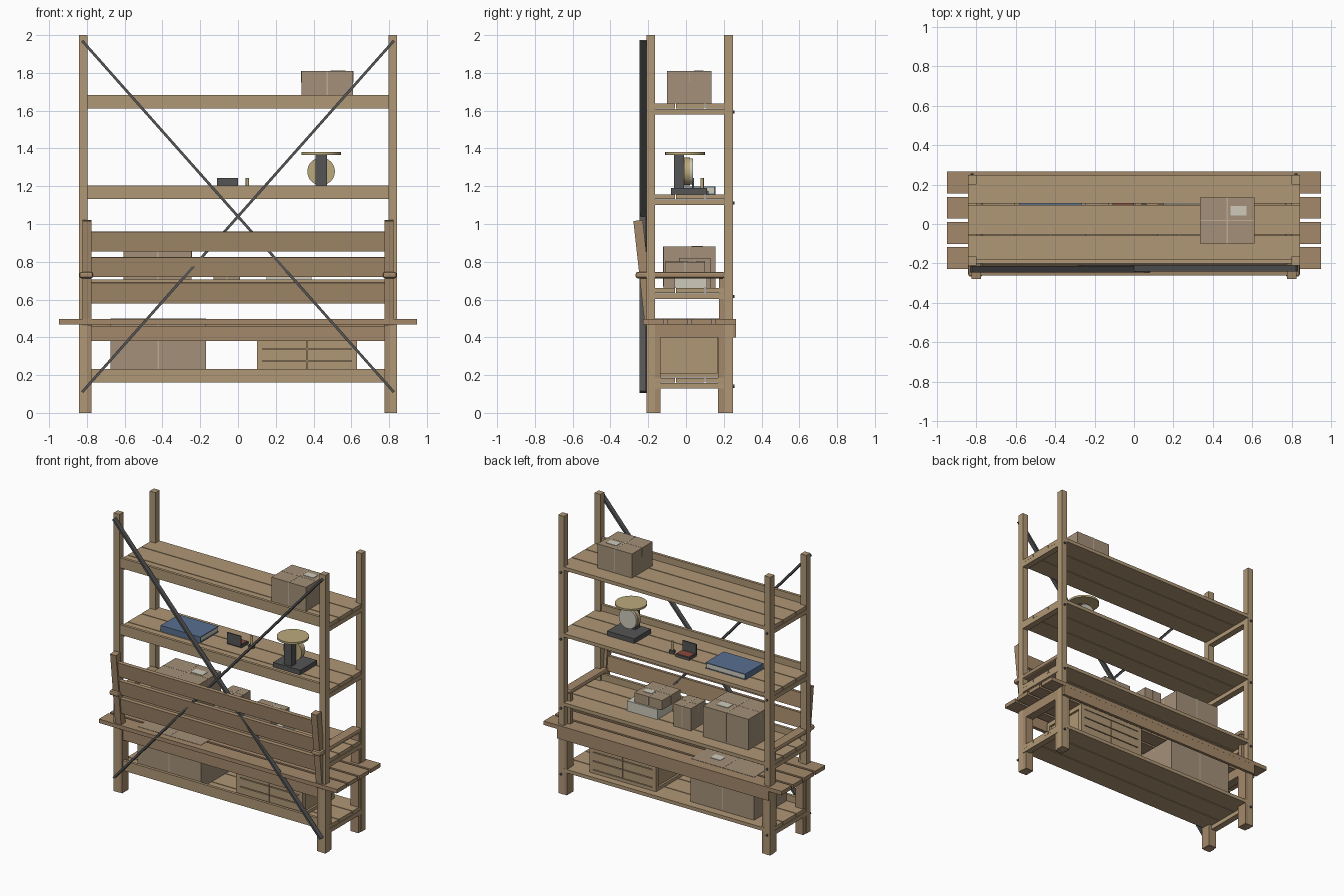
import bpy, math
from mathutils import Matrix, Vector

if "Cube" in bpy.data.objects:
    bpy.data.objects.remove(bpy.data.objects["Cube"])


def mat(name, r, g, b):
    m = bpy.data.materials.new(name)
    m.diffuse_color = (r, g, b, 1)
    m.use_nodes = True
    m.node_tree.nodes["Principled BSDF"].inputs["Base Color"].default_value = m.diffuse_color
    return m


WOOD = mat("shelf_wood", 0.43, 0.31, 0.18)
BENCH = mat("bench_wood", 0.37, 0.25, 0.145)
CARD = mat("cardboard", 0.37, 0.28, 0.19)
TAPE = mat("tape", 0.50, 0.42, 0.30)
PAPER = mat("paper", 0.62, 0.60, 0.50)
METAL = mat("dark_metal", 0.09, 0.09, 0.09)
BLUE = mat("blue_cover", 0.10, 0.16, 0.28)
RED = mat("red_lining", 0.25, 0.07, 0.05)
TAN = mat("light_wood", 0.50, 0.40, 0.20)


def box(name, x, y, z, m, bevel=0.0, rot=None):
    """Box from (min, max) ranges."""
    bpy.ops.mesh.primitive_cube_add(size=1)
    o = bpy.context.object
    o.name = name
    size = Vector((x[1] - x[0], y[1] - y[0], z[1] - z[0]))
    o.data.transform(Matrix.Diagonal((*size, 1)))
    o.location = ((x[0] + x[1]) / 2, (y[0] + y[1]) / 2, (z[0] + z[1]) / 2)
    if rot:
        o.rotation_euler = rot
    o.data.materials.append(m)
    if bevel:
        b = o.modifiers.new("bevel", "BEVEL")
        b.width, b.segments = bevel, 2
    return o


def cyl(name, loc, r, depth, m, rot=(0, 0, 0), n=32):
    bpy.ops.mesh.primitive_cylinder_add(vertices=n, radius=r, depth=depth, location=loc, rotation=rot)
    o = bpy.context.object
    o.name = name
    o.data.materials.append(m)
    bpy.ops.object.shade_smooth_by_angle()
    return o


def side(s, a, b):
    return (a, b) if s > 0 else (-b, -a)


def carton(name, x, y, z, label=None):
    """Cardboard box with tape strip, top seam and label."""
    box(name, x, y, z, CARD)
    cx, cy = (x[0] + x[1]) / 2, (y[0] + y[1]) / 2
    box(name + "_tape", (cx - .004, cx + .004), (y[0] - .001, y[1] + .001), (z[0] + .01, z[1] + .001), TAPE)
    box(name + "_seam", (x[0] - .001, x[1] + .001), (cy - .002, cy + .002), (z[1] - .06, z[1] + .001), TAPE)
    if label:
        lx, ly, w, d = label
        box(name + "_label", (lx - w / 2, lx + w / 2), (ly - d / 2, ly + d / 2), (z[1], z[1] + .003), PAPER)


SHELVES = (.186, .66, 1.157, 1.637)     # board top heights

# shelf posts, end rails and bolts
for s in (-1, 1):
    tag = "right" if s > 0 else "left"
    px = side(s, .797, .842)
    box(f"{tag}_front_post", px, (-.21, -.165), (0, 2), WOOD)
    box(f"{tag}_back_post", px, (.2, .248), (0, 2), WOOD)
    for i, z in enumerate(SHELVES):
        box(f"{tag}_end_rail_{i}", px, (-.165, .2), (z - .057, z - .027), WOOD)
        cyl(f"{tag}_bolt_{i}", (s * .82, .25, z - .045), .008, .012, METAL, (math.pi / 2, 0, 0), 8)

# shelf boards and front lips
for i, z in enumerate(SHELVES):
    for j, y in enumerate(((-.2, -.058), (-.052, .097), (.103, .247))):
        hx = .84 if j == 1 else .797
        box(f"shelf_{i}_board_{j}", (-hx, hx), y, (z - .025, z), WOOD)
    for s in (-1, 1):
        ex = side(s, .797, .84)
        box(f"shelf_{i}_front_end", ex, (-.165, -.058), (z - .025, z), WOOD)
        box(f"shelf_{i}_back_end", ex, (.103, .2), (z - .025, z), WOOD)
    box(f"shelf_{i}_lip", (-.797, .797), (-.2, -.18), (z, z + .047), WOOD)

# crossed metal braces on the front
ang = math.atan2(1.86, 1.65)
L = math.hypot(1.86, 1.65)
for s, y in ((1, (-.245, -.212)), (-1, (-.24, -.207))):
    box("cross_brace", (-L / 2, L / 2), y, (1.04 - .007, 1.04 + .007), METAL, rot=(0, s * ang, 0))

# bench seat planks and aprons
for i in range(4):
    y = -.228 + i * .1275
    box(f"seat_plank_{i}", (-.947, .947), (y, y + .111), (.468, .496), BENCH)
box("bench_front_apron", (-.84, .84), (.245, .265), (.40, .468), BENCH)
box("bench_rear_apron", (-.78, .78), (-.2, -.175), (.38, .46), BENCH)

# bench ends: legs, cross rails, back uprights, arms
TILT = .11
for s in (-1, 1):
    tag = "right" if s > 0 else "left"
    lx = side(s, .775, .838)
    box(f"{tag}_bench_rear_leg", lx, (-.208, -.135), (0, .468), BENCH)
    box(f"{tag}_bench_front_leg", lx, (.17, .246), (0, .468), BENCH)
    box(f"{tag}_arm_support", lx, (.175, .205), (.468, .712), BENCH)
    box(f"{tag}_bench_end_rail", lx, (-.2, .245), (.40, .468), BENCH)
    box(f"{tag}_bench_back_upright", side(s, .775, .822), (-.248, -.198), (.46, 1.02), BENCH, rot=(TILT, 0, 0))
    box(f"{tag}_armrest", side(s, .767, .84), (-.267, .207), (.712, .746), BENCH, .012)

# bench back planks, following the tilt
for i, (a, b) in enumerate(((.58, .69), (.72, .825), (.855, .96))):
    y = -.223 - ((a + b) / 2 - .74) * TILT
    box(f"bench_back_plank_{i}", (-.78, .78), (y - .013, y + .013), (a, b), BENCH, rot=(TILT, 0, 0))

# drawer cabinet under the seat
box("cabinet_core", (.115, .615), (-.15, .182), (.188, .43), WOOD)
box("cabinet_top", (.1, .63), (-.165, .197), (.403, .435), WOOD)
box("cabinet_base", (.1, .63), (-.165, .197), (.187, .21), WOOD)
for s in (-1, 1):
    for y in ((-.165, -.135), (.167, .197)):
        x = .115 if s < 0 else .615
        box("cabinet_stile", (x - .015, x + .015), y, (.21, .403), WOOD)
for face in (-.158, .190):
    for r in range(3):
        for c in range(2):
            x, z = .118 + c * .25, .215 + r * .063
            box("drawer_front", (x, x + .244), (face - .007, face + .007), (z, z + .057), WOOD)

# cartons
carton("floor_carton", (-.675, -.17), (-.18, .19), (.187, .498), (-.31, .08, .08, .06))
carton("large_carton", (-.605, -.245), (-.12, .155), (.66, .88), (-.35, .06, .09, .06))
carton("small_carton", (-.13, .01), (-.037, .13), (.66, .82))
carton("flat_carton", (.12, .34), (-.11, .10), (.732, .80), (.27, .03, .07, .05))
box("paper_stack", (.15, .39), (-.06, .112), (.66, .732), PAPER)
carton("top_carton", (.335, .61), (-.1, .135), (1.637, 1.81), (.53, .067, .08, .05))

# blue book
box("book_pages", (-.575, -.27), (-.045, .152), (1.16, 1.192), PAPER)
box("book_cover_top", (-.58, -.265), (-.05, .155), (1.192, 1.199), BLUE)
box("book_cover_bottom", (-.58, -.265), (-.05, .155), (1.157, 1.162), BLUE)
box("book_spine", (-.58, -.265), (-.05, -.044), (1.157, 1.199), BLUE)
box("book_end", (-.58, -.574), (-.05, .155), (1.157, 1.199), BLUE)

# open case with red lining, and peg
box("case_base", (-.11, 0), (.04, .12), (1.157, 1.175), METAL)
box("case_lining", (-.103, -.007), (.048, .113), (1.174, 1.178), RED)
box("case_lid", (-.11, 0), (.032, .042), (1.165, 1.243), METAL)
cyl("peg_base", (.05, .085, 1.167), .02, .02, METAL, n=16)
cyl("peg", (.05, .085, 1.205), .009, .075, TAN, n=12)

# disc machine
box("machine_base", (.335, .55), (-.08, .11), (1.157, 1.19), METAL)
box("machine_column", (.41, .47), (-.063, -.01), (1.19, 1.366), METAL)
cyl("machine_wheel", (.44, .005, 1.278), .073, .03, TAN, (math.pi / 2, 0, 0))
cyl("machine_wheel_face", (.44, .028, 1.278), .07, .016, PAPER, (math.pi / 2, 0, 0))
cyl("machine_table", (.44, -.005, 1.373), .105, .014, TAN)
